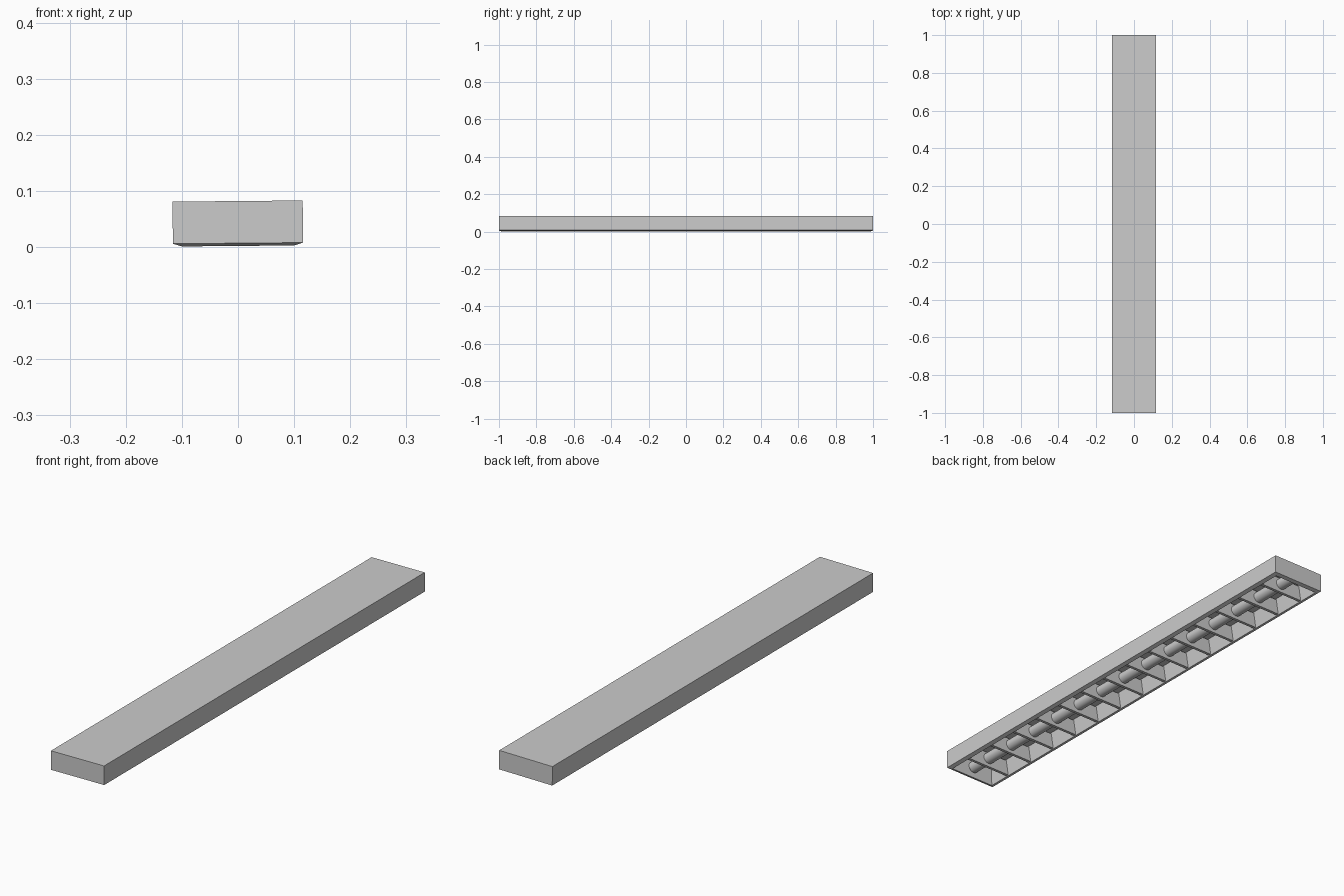
import bpy, bmesh, math
from mathutils import Matrix

if "Cube" in bpy.data.objects:
    bpy.data.objects.remove(bpy.data.objects["Cube"])

TILT = Matrix.Rotation(math.radians(-0.5), 4, 'Y')  # the fixture hangs very slightly askew
LIFT = Matrix.Translation((0, 0, 0.0009))


def finish(bm, name):
    bmesh.ops.recalc_face_normals(bm, faces=bm.faces)
    bm.transform(LIFT @ TILT)
    me = bpy.data.meshes.new(name)
    bm.to_mesh(me)
    bm.free()
    ob = bpy.data.objects.new(name, me)
    bpy.context.collection.objects.link(ob)
    return ob


def loft(name, loops):
    """Stack rectangles (half x, half y, y centre, z), bridged and capped."""
    bm = bmesh.new()
    rings = [[bm.verts.new((sx * hx, cy + sy * hy, z))
              for sx, sy in ((-1, -1), (1, -1), (1, 1), (-1, 1))]
             for hx, hy, cy, z in loops]
    for a, b in zip(rings, rings[1:]):
        for i in range(4):
            j = (i + 1) % 4
            bm.faces.new((a[i], a[j], b[j], b[i]))
    bm.faces.new(rings[0])
    bm.faces.new(rings[-1])
    return finish(bm, name)


# Housing: closed top, bevelled lower rim, hollow reflector inside
loft("housing", [
    (0.116, 1.0, 0, 0.081),
    (0.116, 1.0, 0, 0.006),
    (0.100, 0.985, 0, 0.001),
    (0.092, 0.978, 0, 0.072),
])

# Louvre blades: wedges across the opening, thicker at the bottom
PITCH, COUNT = 0.137, 14
for i in range(COUNT):
    y = (i - (COUNT - 1) / 2) * PITCH
    loft(f"louvre_blade_{i + 1}", [
        (0.0995, 0.006, y, 0.004),
        (0.0925, 0.002, y, 0.068),
    ])

# Lamp tube running the whole length through the blades
bm = bmesh.new()
bmesh.ops.create_cone(bm, cap_ends=True, segments=24, radius1=0.023, radius2=0.023, depth=1.955,
                      matrix=Matrix.Translation((0, 0, 0.041)) @ Matrix.Rotation(math.pi / 2, 4, 'X'))
tube = finish(bm, "lamp_tube")
bpy.context.view_layer.objects.active = tube
tube.select_set(True)
bpy.ops.object.shade_smooth_by_angle()
